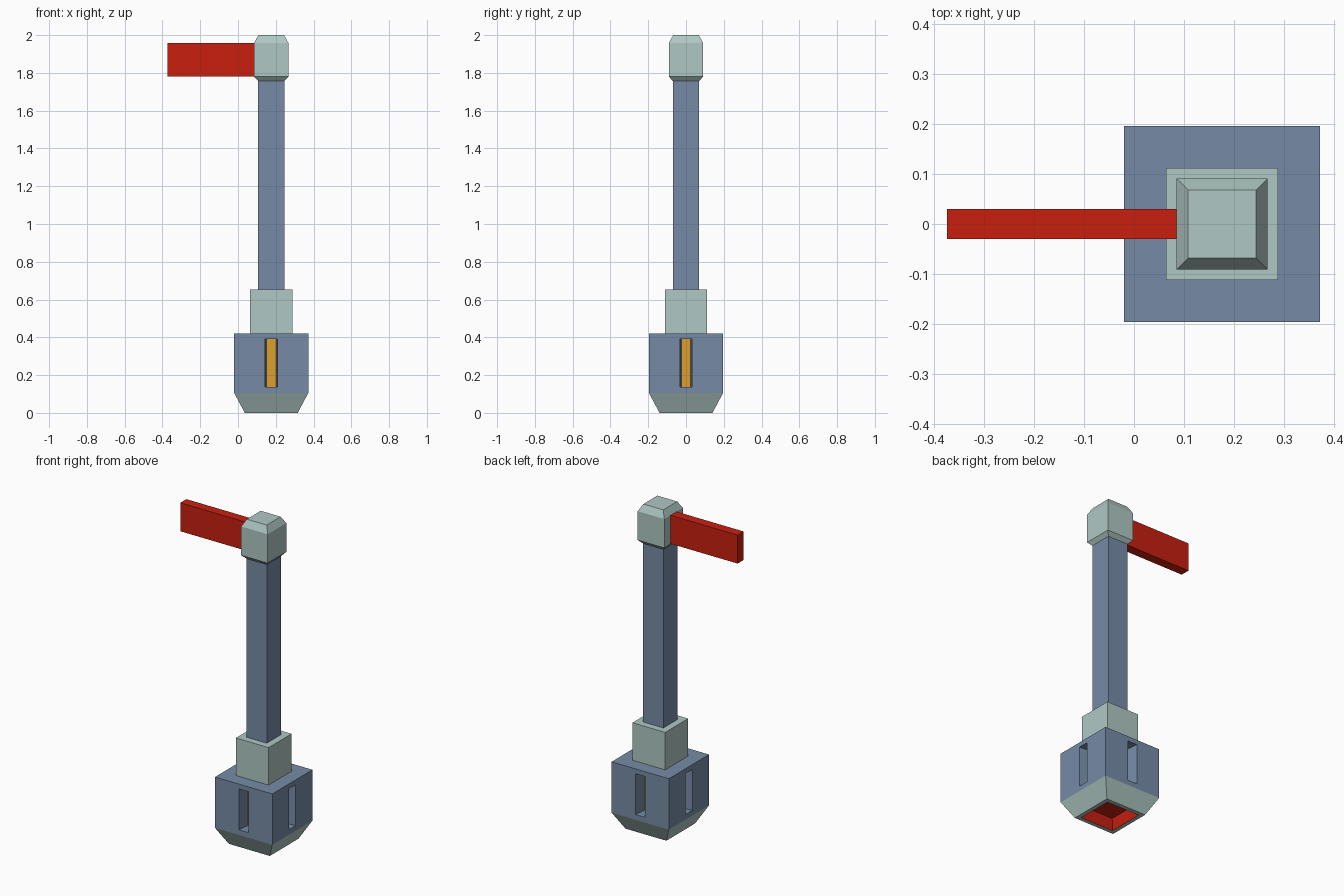
import bpy, bmesh
from mathutils import Vector

if "Cube" in bpy.data.objects:
    bpy.data.objects.remove(bpy.data.objects["Cube"])

CX = 0.176  # x of the upright's axis


def material(name, rgb):
    m = bpy.data.materials.new(name)
    m.diffuse_color = (*rgb, 1)
    m.use_nodes = True
    m.node_tree.nodes["Principled BSDF"].inputs["Base Color"].default_value = m.diffuse_color
    return m


BLUE = material("blue", (0.18, 0.26, 0.38))
PALE = material("pale", (0.43, 0.58, 0.55))
RED = material("red", (0.58, 0.014, 0.005))
ORANGE = material("orange", (0.72, 0.35, 0.03))


def square_stack(sections):
    """Closed solid through square sections given as (z, half width)."""
    bm = bmesh.new()
    rings = [[bm.verts.new((sx * h, sy * h, z))
              for sx, sy in ((-1, -1), (1, -1), (1, 1), (-1, 1))]
             for z, h in sections]
    for a, b in zip(rings, rings[1:]):
        for i in range(4):
            j = (i + 1) % 4
            bm.faces.new((a[i], a[j], b[j], b[i]))
    bm.faces.new(rings[0][::-1])
    bm.faces.new(rings[-1])
    bm.normal_update()
    return bm


def finish(bm, name, mats, location=(CX, 0, 0)):
    mesh = bpy.data.meshes.new(name)
    bm.to_mesh(mesh)
    bm.free()
    for m in mats:
        mesh.materials.append(m)
    ob = bpy.data.objects.new(name, mesh)
    ob.location = location
    bpy.context.collection.objects.link(ob)
    return ob


# Foot: tapered block with a red recess underneath
bm = square_stack([(0, 0.14), (0.105, 0.196)])
bottom = min(bm.faces, key=lambda f: f.calc_center_median().z)
bmesh.ops.inset_individual(bm, faces=[bottom], thickness=0.037)
pocket = bmesh.ops.inset_individual(bm, faces=[bottom], thickness=0.001)["faces"]
for v in bottom.verts:
    v.co = Vector((v.co.x * 0.103 / abs(v.co.x), v.co.y * 0.103 / abs(v.co.y), 0.07))
for f in pocket + [bottom]:
    f.material_index = 1
finish(bm, "foot", [PALE, RED])

# Body: block with a tapered slot and orange slot floor on each side
bm = square_stack([(0.105, 0.196), (0.42, 0.196)])


def place(face, n, depth, half):
    t = Vector((0, 0, 1)).cross(n)
    mid = face.calc_center_median().z
    for v in face.verts:
        s = 1 if v.co.dot(t) > 0 else -1
        z = 0.39 if v.co.z > mid else 0.137
        v.co = n * depth + t * (s * half) + Vector((0, 0, z))


for f in [f for f in bm.faces if abs(f.normal.z) < 0.5]:
    n = f.normal.copy()
    bmesh.ops.inset_individual(bm, faces=[f], thickness=0.02)
    place(f, n, 0.196, 0.033)
    bmesh.ops.inset_individual(bm, faces=[f], thickness=0.002)
    place(f, n, 0.118, 0.024)
    f.material_index = 1
finish(bm, "slotted_body", [BLUE, ORANGE])

# Collar, shaft and chamfered cap
finish(square_stack([(0.42, 0.112), (0.652, 0.112)]), "collar", [PALE])
finish(square_stack([(0.652, 0.07), (1.76, 0.07)]), "shaft", [BLUE])
finish(square_stack([(1.757, 0.07), (1.78, 0.091), (1.958, 0.091), (2.0, 0.068)]),
       "cap", [PALE])

# Flat red arm reaching out to the left
bm = bmesh.new()
bmesh.ops.create_cube(bm, size=1)
bmesh.ops.scale(bm, verts=bm.verts, vec=(0.46, 0.059, 0.176))
finish(bm, "arm", [RED], (-0.144, 0, 1.87))
